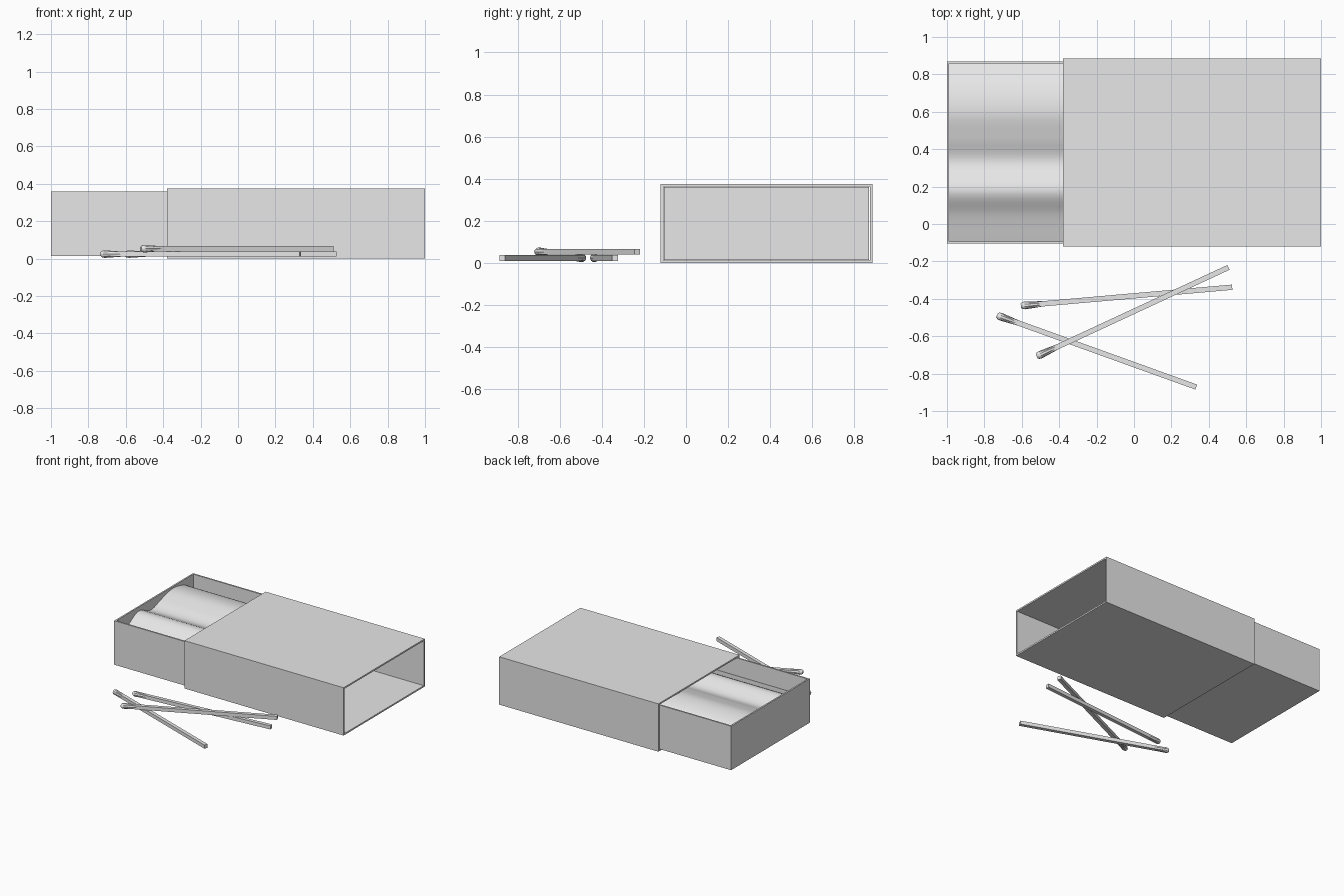
import bpy, bmesh, math
from mathutils import Vector

cube = bpy.data.objects.get("Cube")
if cube:
    bpy.data.objects.remove(cube, do_unlink=True)

grey = bpy.data.materials.new("plain_grey")
grey.use_nodes = True
grey.diffuse_color = (0.8, 0.8, 0.8, 1)
grey.node_tree.nodes["Principled BSDF"].inputs["Base Color"].default_value = (0.8, 0.8, 0.8, 1)

WALL = 0.012


def finish(name, bm, smooth=False):
    """Turn a bmesh into a named object."""
    bmesh.ops.recalc_face_normals(bm, faces=bm.faces)
    mesh = bpy.data.meshes.new(name)
    bm.to_mesh(mesh)
    bm.free()
    mesh.materials.append(grey)
    obj = bpy.data.objects.new(name, mesh)
    bpy.context.collection.objects.link(obj)
    if smooth:
        bpy.ops.object.select_all(action="DESELECT")
        obj.select_set(True)
        bpy.context.view_layer.objects.active = obj
        bpy.ops.object.shade_smooth_by_angle(angle=math.radians(35))
    return obj


def loft(bm, rings, capped=True):
    """Skin a series of closed rings of points."""
    loops = [[bm.verts.new(p) for p in ring] for ring in rings]
    n = len(loops[0])
    for a, b in zip(loops, loops[1:]):
        for i in range(n):
            j = (i + 1) % n
            bm.faces.new((a[i], a[j], b[j], b[i]))
    if capped:
        bm.faces.new(loops[0])
        bm.faces.new(loops[-1])


def rect_x(x, y0, y1, z0, z1):
    return [(x, y0, z0), (x, y1, z0), (x, y1, z1), (x, y0, z1)]


def rect_z(z, x0, x1, y0, y1):
    return [(x0, y0, z), (x1, y0, z), (x1, y1, z), (x0, y1, z)]


# Outer sleeve: a rectangular tube open at both ends
bm = bmesh.new()
outer = (-0.12, 0.885, 0, 0.375)
inner = (-0.12 + WALL, 0.885 - WALL, WALL, 0.375 - WALL)
x0, x1 = -0.38, 1.0
loft(bm, [rect_x(x0, *outer), rect_x(x1, *outer), rect_x(x1, *inner),
          rect_x(x0, *inner), rect_x(x0, *outer)], capped=False)
bmesh.ops.remove_doubles(bm, verts=bm.verts, dist=1e-5)
finish("sleeve", bm)

# Sliding tray: an open-topped box, partly pulled out
bm = bmesh.new()
tray = (-1.0, 0.37, -0.105, 0.87)
hollow = (-1.0 + WALL, 0.37 - WALL, -0.105 + WALL, 0.87 - WALL)
loft(bm, [rect_z(0.015, *tray), rect_z(0.36, *tray),
          rect_z(0.36, *hollow), rect_z(0.027, *hollow)])
finish("tray", bm)

# Wavy fill inside the tray
keys = [Vector(p) for p in [(-0.093, 0.22), (0.05, 0.27), (0.18, 0.33), (0.33, 0.28),
                            (0.46, 0.315), (0.6, 0.345), (0.74, 0.32), (0.858, 0.25)]]
keys = [2 * keys[0] - keys[1]] + keys + [2 * keys[-1] - keys[-2]]
profile = []
for a, b, c, d in zip(keys, keys[1:], keys[2:], keys[3:]):
    for i in range(6):
        t = i / 6
        profile.append(0.5 * (2 * b + (c - a) * t + (2 * a - 5 * b + 4 * c - d) * t ** 2
                              + (3 * b - a - 3 * c + d) * t ** 3))
profile.append(keys[-2])
bm = bmesh.new()
rows = [[bm.verts.new((x, p.x, p.y)) for p in profile] for x in hollow[:2]]
for i in range(len(profile) - 1):
    bm.faces.new((rows[0][i], rows[1][i], rows[1][i + 1], rows[0][i + 1]))
fill = finish("tray_fill", bm, smooth=True)
if fill.data.polygons[0].normal.z < 0:
    fill.data.flip_normals()


def match(name, head, tail, z):
    """Square stick with a swollen rounded head."""
    start, end = Vector((*head, z)), Vector((*tail, z))
    along = (end - start).normalized()
    side = Vector((-along.y, along.x, 0))
    up = Vector((0, 0, 1))

    def ring(dist, radius, sides, turn=0.0):
        angles = [turn + math.tau * i / sides for i in range(sides)]
        return [start + along * dist + side * math.cos(a) * radius
                + up * math.sin(a) * radius for a in angles]

    bm = bmesh.new()
    half_diagonal = 0.014 * math.sqrt(2)
    loft(bm, [ring(d, half_diagonal, 4, math.pi / 4)
              for d in (0.03, (end - start).length)])
    finish(name + "_stick", bm)

    bm = bmesh.new()
    loft(bm, [ring(d, r, 10) for d, r in
              ((0, 0.011), (0.008, 0.018), (0.022, 0.021), (0.05, 0.019), (0.15, 0.012))])
    finish(name + "_head", bm, smooth=True)


# Three loose matches, one lying across the other two
match("back_match", (-0.605, -0.437), (0.525, -0.338), 0.024)
match("front_match", (-0.733, -0.488), (0.333, -0.872), 0.024)
match("crossing_match", (-0.52, -0.708), (0.505, -0.232), 0.053)
